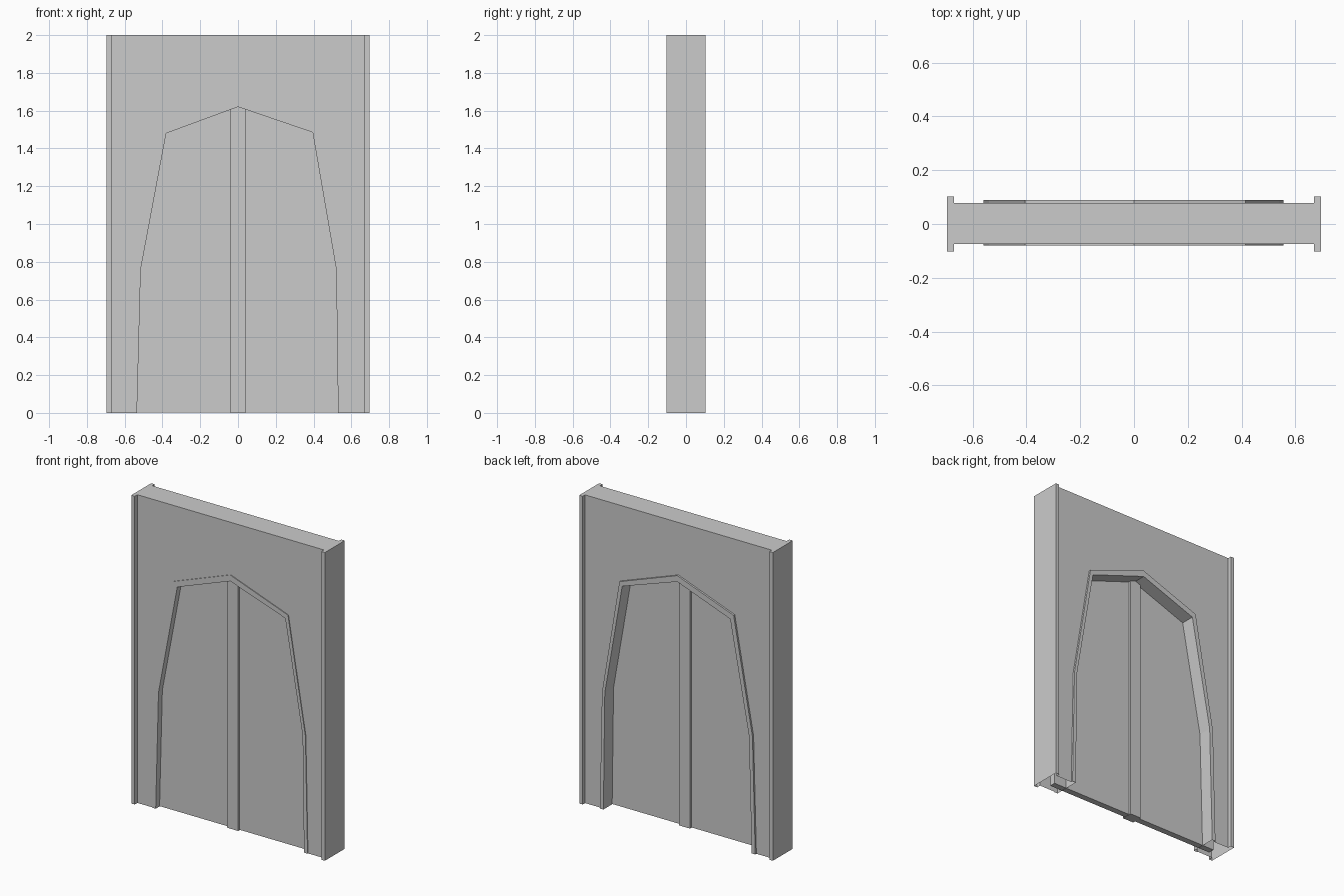
import bpy

if "Cube" in bpy.data.objects:
    bpy.data.objects.remove(bpy.data.objects["Cube"])

# arch profiles (x, z), left foot to right foot
OUTER = [(-.56, 0), (-.54, .76), (-.405, 1.51), (0, 1.66), (.415, 1.51), (.54, .76), (.555, 0)]
INNER = [(-.535, 0), (-.515, .76), (-.38, 1.48), (0, 1.62), (.395, 1.485), (.52, .76), (.53, 0)]
FRONT, BACK = -.075, .078            # wall skins
TRIM_FRONT, TRIM_BACK = -.08, .09    # arch trim faces


def make(name, verts, faces):
    me = bpy.data.meshes.new(name)
    me.from_pydata(verts, [], faces)
    me.update()
    ob = bpy.data.objects.new(name, me)
    bpy.context.collection.objects.link(ob)
    return ob


def at(profile, y):
    return [(x, y, z) for x, z in profile]


def strips(name, rows):
    """Skin a series of equal-length open rows with quads."""
    n = len(rows[0])
    verts = [v for r in rows for v in r]
    faces = [(r * n + i, r * n + i + 1, (r + 1) * n + i + 1, (r + 1) * n + i)
             for r in range(len(rows) - 1) for i in range(n - 1)]
    return make(name, verts, faces)


def box(name, x0, x1, y0, y1, z0, z1):
    v = [(x, y, z) for x in (x0, x1) for y in (y0, y1) for z in (z0, z1)]
    f = [(0, 1, 3, 2), (4, 6, 7, 5), (0, 4, 5, 1), (2, 3, 7, 6), (0, 2, 6, 4), (1, 5, 7, 3)]
    return make(name, v, f)


# front and back wall skins with the arched opening
panel = [(.67, 0), (.67, 2), (-.67, 2), (-.67, 0)] + OUTER
n = len(panel)
make("wall_front", at(panel, FRONT), [tuple(reversed(range(n)))])
make("wall_back", at(panel, BACK), [tuple(range(n))])

# flanged side posts, open inside and at the foot
for side, s in (("left", -1), ("right", 1)):
    path = [(.67, FRONT), (.67, -.102), (.695, -.102), (.695, .102), (.67, .102), (.67, BACK)]
    rows = [[(s * x, y, z) for x, y in path] for z in (0, 2)]
    strips("side_post_" + side, rows if s > 0 else rows[::-1])

# top cap, I-shaped
cap = [(-.695, -.102), (-.67, -.102), (-.67, FRONT), (.67, FRONT), (.67, -.102), (.695, -.102),
       (.695, .102), (.67, .102), (.67, BACK), (-.67, BACK), (-.67, .102), (-.695, .102)]
make("wall_top", [(x, y, 2) for x, y in cap], [tuple(range(12))])

# arch trim: raised border on both faces and the reveal between them
strips("arch_trim", [at(OUTER, FRONT), at(OUTER, TRIM_FRONT), at(INNER, TRIM_FRONT),
                     at(INNER, TRIM_BACK), at(OUTER, TRIM_BACK), at(OUTER, BACK)])

# door slab and the centre batten covering the joint
box("door_slab", -.62, .62, -.04, 0, .002, 1.75)
box("door_centre_batten", -.04, .04, -.055, .015, 0, 1.75)
